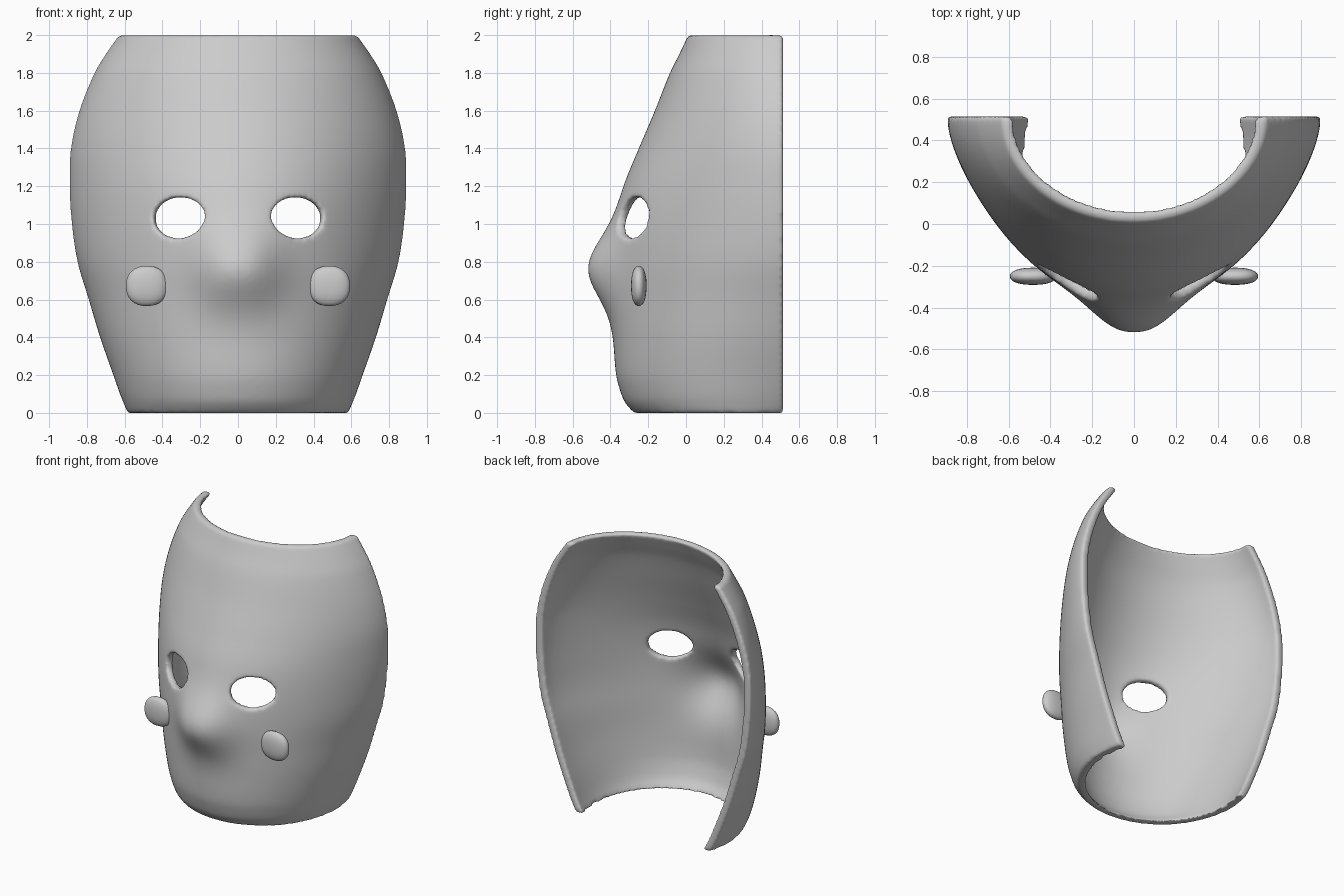
import bpy, bmesh, math

if "Cube" in bpy.data.objects:
    bpy.data.objects.remove(bpy.data.objects["Cube"])

BACK = 0.515
# height, half width, front depth of centre line (no nose), depth of widest point, roundness
PROFILE = [(0, .583, -.275, .33, 1), (.05, .605, -.32, .34, 1), (.1, .625, -.343, .35, 1),
           (.2, .66, -.37, .38, 1), (.4, .73, -.383, .44, .95), (.6, .79, -.39, .49, .85),
           (.8, .85, -.39, .513, .72), (1.0, .88, -.375, .513, .62), (1.2, .892, -.33, .513, .6),
           (1.4, .885, -.25, .513, .65), (1.6, .84, -.165, .513, .75), (1.8, .76, -.085, .513, .88),
           (1.9, .70, -.035, .513, .94), (2.0, .63, .012, .513, 1)]


def sample(z, c):
    """Smooth interpolation of a profile column."""
    P = PROFILE
    i = max(k for k in range(len(P) - 1) if P[k][0] <= z + 1e-9)

    def slope(k):
        a, b = P[max(k - 1, 0)], P[min(k + 1, len(P) - 1)]
        return (b[c] - a[c]) / (b[0] - a[0])
    h = P[i + 1][0] - P[i][0]
    t = (z - P[i][0]) / h
    return ((2*t**3 - 3*t*t + 1) * P[i][c] + (t**3 - 2*t*t + t) * h * slope(i)
            + (3*t*t - 2*t**3) * P[i + 1][c] + (t**3 - t*t) * h * slope(i + 1))


def point(s, z, inset_x, inset_y):
    """Point on the face: s from -1 to 1 runs across, z is the height."""
    w, yc, cy, e = (sample(z, c) for c in (1, 2, 3, 4))
    w, yc, cy, e = w - inset_x, yc + inset_y, min(cy, BACK - .001), min(e, 1)
    d = cy - yc
    a = s * (math.pi / 2 + math.asin((BACK - cy) / (d * e)))
    u, c = math.sin(a), math.cos(a)
    f = 1 - e * c - (1 - e) * c * c if c > 0 else 1 - e * c
    x = w * u
    nose = 0.128 * math.exp(-abs(x / .225)**2.5 - (z - .765)**2 / (2 * .145**2))
    return (x, yc + d * f - nose * max(c, 0)**.5, z)


# Face shell: stacked closed rings of outer and inner surface
N, M = 72, 80
bm = bmesh.new()
rings = []
for j in range(M + 1):
    z = 2 * j / M
    outer = [point(2 * i / N - 1, z, 0, 0) for i in range(N + 1)]
    inner = [point(2 * i / N - 1, z, .06, .054) for i in range(N, -1, -1)]
    rings.append([bm.verts.new(p) for p in outer + inner])
L = 2 * N + 2
for a, b in zip(rings, rings[1:]):
    for i in range(L):
        k = (i + 1) % L
        bm.faces.new((a[i], a[k], b[k], b[i]))
for r in (rings[0], rings[-1]):
    for i in range(N):
        bm.faces.new((r[i], r[i + 1], r[L - 2 - i], r[L - 1 - i]))
bmesh.ops.recalc_face_normals(bm, faces=bm.faces)
me = bpy.data.meshes.new("mask_shell")
bm.to_mesh(me)
bm.free()
shell = bpy.data.objects.new("mask_shell", me)
bpy.context.collection.objects.link(shell)

# Eye holes
cutters = []
for side in (-1, 1):
    bpy.ops.mesh.primitive_cylinder_add(vertices=40, radius=1, depth=1, location=(side * .323, -.3, 1.033),
                                        rotation=(math.pi / 2, 0, side * .35))
    c = bpy.context.object
    c.name = "eye_cutter"
    c.hide_render = True
    c.scale = (.153, .108, .6)
    cutters.append(c)
    m = shell.modifiers.new("eye", 'BOOLEAN')
    m.operation, m.solver, m.object = 'DIFFERENCE', 'EXACT', c

# Soft rounded rims
rm = shell.modifiers.new("remesh", 'REMESH')
rm.mode, rm.voxel_size, rm.use_smooth_shade = 'VOXEL', 0.0145, True
sm = shell.modifiers.new("soften", 'SMOOTH')
sm.factor, sm.iterations = 0.5, 5
bpy.ops.object.select_all(action='DESELECT')
bpy.context.view_layer.objects.active = shell
shell.select_set(True)
for m in list(shell.modifiers):
    bpy.ops.object.modifier_apply(modifier=m.name)
for c in cutters:
    bpy.data.objects.remove(c)
bpy.ops.object.shade_smooth()

# Cheek discs: flattened, slightly squarish balls
for side, name in ((-1, "left_cheek"), (1, "right_cheek")):
    bpy.ops.mesh.primitive_uv_sphere_add(segments=32, ring_count=16, radius=1)
    o = bpy.context.object
    o.name = name
    for v in o.data.vertices:
        x, y, z = v.co
        n = (abs(x)**2.3 + abs(y)**2.3 + abs(z)**2.3) ** (1 / 2.3)
        v.co = (x / n * .11, y / n * .041, z / n * .106)
    o.location = (side * .483, -.25, .672)
    bpy.ops.object.shade_smooth()
